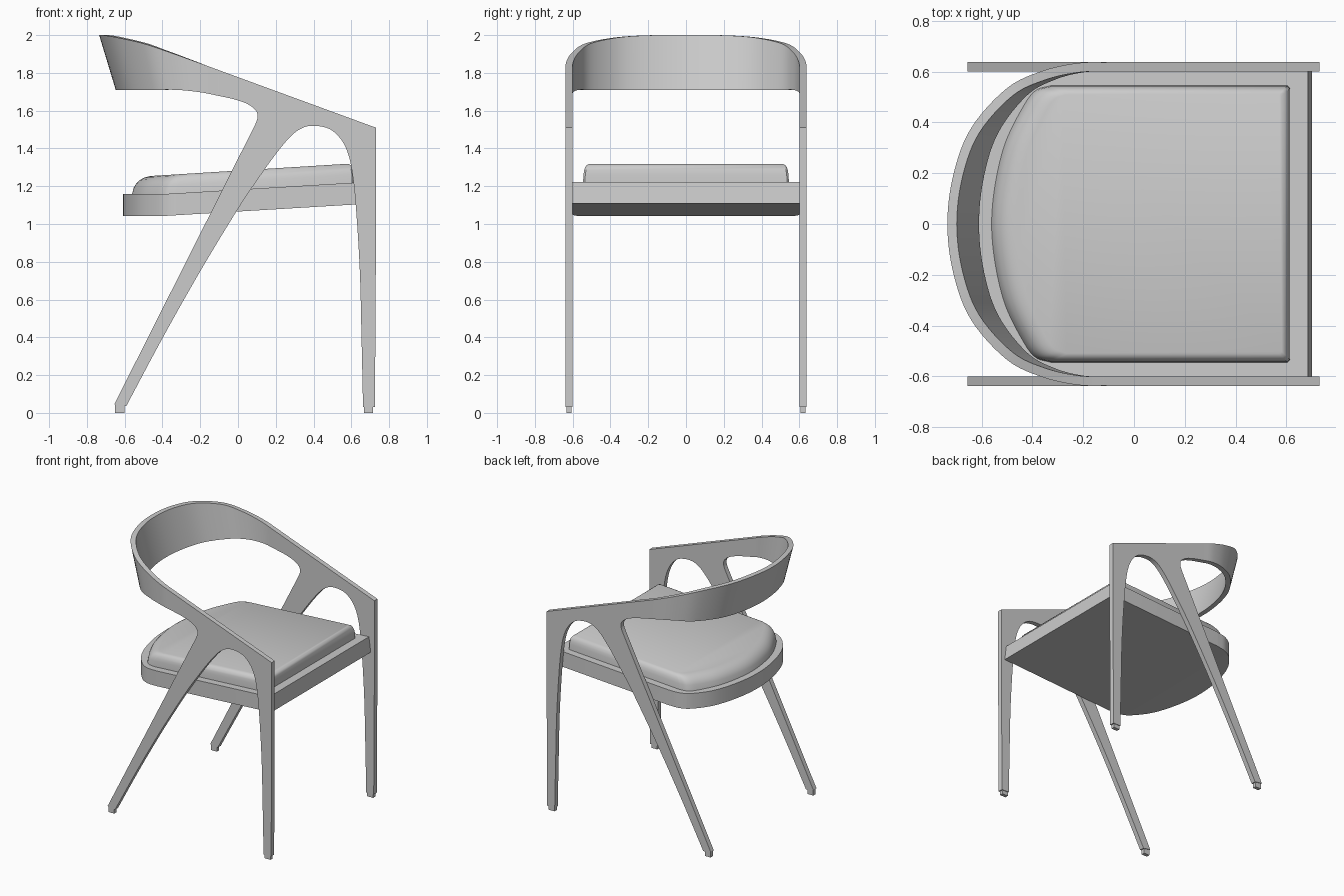
import bpy, bmesh, math
from mathutils import Vector

if "Cube" in bpy.data.objects:
    bpy.data.objects.remove(bpy.data.objects["Cube"])


def spline(pts, n=6):
    """Catmull-Rom curve through the points, any dimension."""
    p = [Vector(q) for q in pts]
    p = [p[0] * 2 - p[1]] + p + [p[-1] * 2 - p[-2]]
    out = []
    for i in range(1, len(p) - 2):
        a, b, c, d = p[i - 1:i + 3]
        for k in range(n):
            t = k / n
            out.append(0.5 * (2 * b + (c - a) * t + (2 * a - 5 * b + 4 * c - d) * t * t
                              + (3 * b - a - 3 * c + d) * t ** 3))
    return out + [p[-2]]


def loft(bm, rings):
    """Closed rings joined by quads, capped at both ends."""
    vs = [[bm.verts.new(c) for c in r] for r in rings]
    for a, b in zip(vs, vs[1:]):
        for i in range(len(a)):
            j = (i + 1) % len(a)
            bm.faces.new((a[i], a[j], b[j], b[i]))
    bm.faces.new(vs[0])
    bm.faces.new(vs[-1])


def finish(name, bm, mirror=False, angle=30):
    bmesh.ops.recalc_face_normals(bm, faces=bm.faces)
    me = bpy.data.meshes.new(name)
    bm.to_mesh(me)
    bm.free()
    ob = bpy.data.objects.new(name, me)
    bpy.context.collection.objects.link(ob)
    if mirror:
        m = ob.modifiers.new("mirror", 'MIRROR')
        m.use_axis = (False, True, False)
    bpy.ops.object.select_all(action='DESELECT')
    ob.select_set(True)
    bpy.context.view_layer.objects.active = ob
    bpy.ops.object.shade_smooth_by_angle(angle=math.radians(angle))
    return ob


def mirrored(half):
    """Half path ending on y = 0, continued on the other side."""
    return half + [(x, -y, *r) for x, y, *r in half[-2::-1]]


Y_IN, Y_OUT = 0.60, 0.637

# side frames: armrest, front leg and raked back leg in one flat panel
arch = spline([(0.662, 0.03), (0.654, 0.4), (0.645, 0.75), (0.625, 1.08), (0.605, 1.27),
               (0.58, 1.38), (0.54, 1.455), (0.48, 1.505), (0.40, 1.52), (0.34, 1.508),
               (0.28, 1.465), (0.20, 1.37), (0.10, 1.23), (0.0, 1.08), (-0.2, 0.75),
               (-0.4, 0.395), (-0.592, 0.035)])
crook = spline([(0.05, 1.445), (0.09, 1.525), (0.103, 1.565), (0.095, 1.6), (0.05, 1.635),
                (-0.02, 1.66), (-0.1, 1.678)])
profile = ([Vector((-0.1, 1.814)), Vector((0.73, 1.51)), Vector((0.73, 0.85)),
            Vector((0.725, 0.03))] + arch + [Vector((-0.655, 0.045))] + crook)
bm = bmesh.new()
loft(bm, [[(p.x, y, p.y) for p in profile] for y in (Y_IN, Y_OUT)])
finish("side_frames", bm, mirror=True)

# small foot pads
bm = bmesh.new()
for x0, x1 in ((-0.65, -0.602), (0.667, 0.716)):
    loft(bm, [[(x0, 0.605, z), (x1, 0.605, z), (x1, 0.632, z), (x0, 0.632, z)]
              for z in (0.0, 0.045)])
finish("foot_pads", bm, mirror=True)

# wrap-around backrest: x, y of the top outer edge, top z, bottom z
band = spline(mirrored([(-0.1, 0.637, 1.814, 1.678), (-0.22, 0.634, 1.858, 1.698),
                        (-0.36, 0.603, 1.908, 1.71), (-0.5, 0.535, 1.955, 1.71),
                        (-0.64, 0.38, 1.987, 1.71), (-0.71, 0.2, 1.999, 1.71),
                        (-0.735, 0.0, 2.0, 1.71)]))
T = Y_OUT - Y_IN
rings = []
for i, p in enumerate(band):
    def lean(q):
        return Vector((-0.1 + (q[0] + 0.1) * 0.862, q[1]))
    a, b = band[max(i - 1, 0)], band[min(i + 1, len(band) - 1)]
    ring = []
    for f, z in ((lambda q: Vector(q[:2]), p[2]), (lean, p[3])):
        d = (f(b) - f(a)).normalized()
        if i in (0, len(band) - 1):
            d = Vector((-1, 0)) if i == 0 else Vector((1, 0))
        o = f(p)
        inner = o + Vector((-d.y, d.x)) * T
        pair = [(o.x, o.y, z), (inner.x, inner.y, z)]
        ring += pair if not ring else pair[::-1]
    rings.append(ring)
bm = bmesh.new()
loft(bm, rings)
finish("backrest", bm)

# seat base: rounded rear outline, level at the back, rising to the front
rear = spline(mirrored([(-0.27, 0.60), (-0.36, 0.585), (-0.44, 0.53), (-0.53, 0.4),
                        (-0.59, 0.2), (-0.61, 0.0)]))
outline = [Vector((0.70, 0.60))] + rear + [Vector((0.70, -0.60))]
bm = bmesh.new()
loft(bm, [[(p.x - (dx if p.x > 0.5 else 0), p.y, z) for p in outline]
          for z, dx in ((1.042, 0.0), (1.158, 0.015))])
bmesh.ops.bisect_plane(bm, geom=bm.verts[:] + bm.edges[:] + bm.faces[:],
                       plane_co=(-0.4, 0, 0), plane_no=(1, 0, 0))
for v in bm.verts:
    v.co.z += 0.06 * max(0, v.co.x + 0.4)
finish("seat_base", bm)

# cushion: stacked outlines, side inset / rear inset / height
rear = spline(mirrored([(-0.33, 0.545), (-0.39, 0.525), (-0.44, 0.46), (-0.51, 0.32),
                        (-0.55, 0.16), (-0.565, 0.0)]))
front = [Vector((0.605, -0.545)), Vector((0.615, -0.535)),
         Vector((0.615, 0.535)), Vector((0.605, 0.545))]
rings = []
for s, b, h in ((0, 0, -0.01), (0.002, 0.012, 0.04), (0.006, 0.026, 0.062),
                (0.012, 0.045, 0.08), (0.021, 0.07, 0.092), (0.033, 0.1, 0.098)):
    ring = []
    for p in rear + front:
        x = -0.565 + b + (p.x + 0.565) * (1.18 - s - b) / 1.18
        ring.append((x, p.y * (1 - s / 0.545), 1.16 + 0.062 * (x + 0.4) + h))
    rings.append(ring)
bm = bmesh.new()
loft(bm, rings)
finish("cushion", bm, angle=40)
